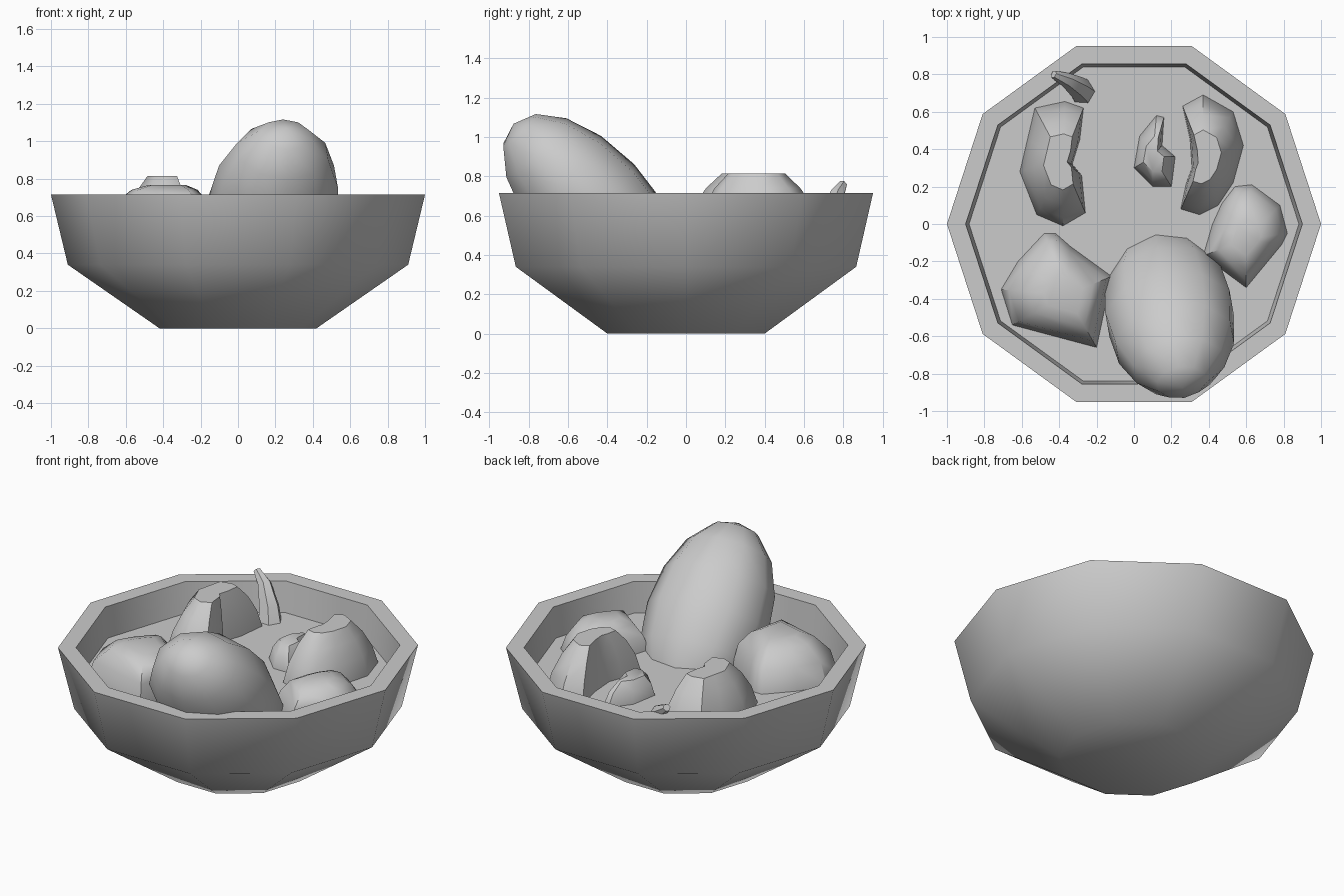
import bpy, bmesh, math
from mathutils import Vector, Matrix

if "Cube" in bpy.data.objects:
    bpy.data.objects.remove(bpy.data.objects["Cube"])


def finish(bm, name, angle=40):
    bmesh.ops.recalc_face_normals(bm, faces=bm.faces[:])
    mesh = bpy.data.meshes.new(name)
    bm.to_mesh(mesh)
    bm.free()
    mesh.shade_smooth()
    mesh.set_sharp_from_angle(angle=math.radians(angle))
    ob = bpy.data.objects.new(name, mesh)
    bpy.context.collection.objects.link(ob)
    return ob


def loft(name, rings, angle=40):
    """Skin equal-sized rings of points and cap both ends."""
    bm = bmesh.new()
    vs = [[bm.verts.new(p) for p in r] for r in rings]
    n = len(vs[0])
    for a, b in zip(vs, vs[1:]):
        for i in range(n):
            j = (i + 1) % n
            bm.faces.new((a[i], a[j], b[j], b[i]))
    bm.faces.new(vs[0])
    bm.faces.new(vs[-1])
    return finish(bm, name, angle)


def circle(r, z, n=10):
    return [(r * math.cos(2 * math.pi * i / n), r * math.sin(2 * math.pi * i / n), z)
            for i in range(n)]


def chunk(name, outline, focus, levels):
    """Food piece: plan outline shrinking towards a focus as it rises."""
    fx, fy = focus
    loft(name, [[(fx + (x - fx) * s, fy + (y - fy) * s, z) for x, y in outline]
                for z, s in levels], 45)


# Ten-sided bowl: outer wall, rim, inner wall
profile = [(.42, 0), (.91, .34), (1, .715), (.9, .715), (.865, .36), (.39, .06)]
loft("bowl", [circle(r, z) for r, z in profile], 48)

# Broth surface
bm = bmesh.new()
bm.faces.new([bm.verts.new(p) for p in circle(.882, .53)])
finish(bm, "broth")

# Large egg tilted over the front rim
bm = bmesh.new()
bmesh.ops.create_uvsphere(bm, u_segments=10, v_segments=8, radius=1)
m = (Matrix.Translation((.19, -.48, .65)) @ Matrix.Rotation(math.radians(10), 4, 'Z')
     @ Matrix.Rotation(math.radians(-46), 4, 'X')
     @ Matrix.Diagonal((.355, .58, .305, 1)) @ Matrix.Rotation(math.radians(90), 4, 'X'))
bmesh.ops.transform(bm, matrix=m, verts=bm.verts[:])
finish(bm, "egg", 50)

# Potato piece, front left
chunk("potato_left",
      [(-.71, -.35), (-.62, -.2), (-.48, -.05), (-.42, -.05), (-.34, -.12),
       (-.12, -.28), (-.2, -.66), (-.65, -.54)], (-.36, -.38),
      [(.45, 1), (.53, 1), (.66, .88), (.74, .6), (.765, .35)])

# Potato piece, right
chunk("potato_right",
      [(.54, .2), (.63, .21), (.78, .1), (.82, -.05), (.79, -.11),
       (.6, -.34), (.37, -.17), (.42, 0), (.47, .11)], (.6, -.08),
      [(.45, 1), (.53, 1), (.61, .88), (.68, .65), (.71, .35)])

# Mushroom slices with a notched cut side
slice_levels = [(.45, 1), (.53, 1), (.64, .88), (.74, .68), (.815, .45)]
chunk("mushroom_left",
      [(-.61, .28), (-.57, .45), (-.53, .62), (-.37, .655), (-.27, .62), (-.29, .45),
       (-.33, .32), (-.28, .26), (-.26, .06), (-.38, -.01), (-.52, .05)],
      (-.38, .34), slice_levels)
chunk("mushroom_right",
      [(.25, .08), (.35, .05), (.45, .1), (.53, .22), (.585, .42), (.53, .6),
       (.37, .69), (.26, .63), (.3, .45), (.31, .3), (.28, .22)],
      (.37, .35), slice_levels)

# Small crescent slice
chunk("small_slice",
      [(.0, .3), (.03, .47), (.12, .58), (.16, .57), (.15, .42), (.22, .36),
       (.2, .2), (.1, .2)], (.1, .36),
      [(.45, 1), (.53, 1), (.6, .82), (.65, .5)])

# Bent stalk leaning towards the back left
path = [((-.27, .7, .48), .075), ((-.3, .73, .6), .06), ((-.36, .77, .71), .04),
        ((-.43, .8, .76), .022)]
tilts = [15, 25, 40, 55]
axis = Vector((-.5, -.85, 0)).normalized()
loft("stalk", [[Vector(c) + Matrix.Rotation(math.radians(t), 3, axis) @ Vector(p)
                for p in circle(r, 0, 6)] for (c, r), t in zip(path, tilts)], 50)
